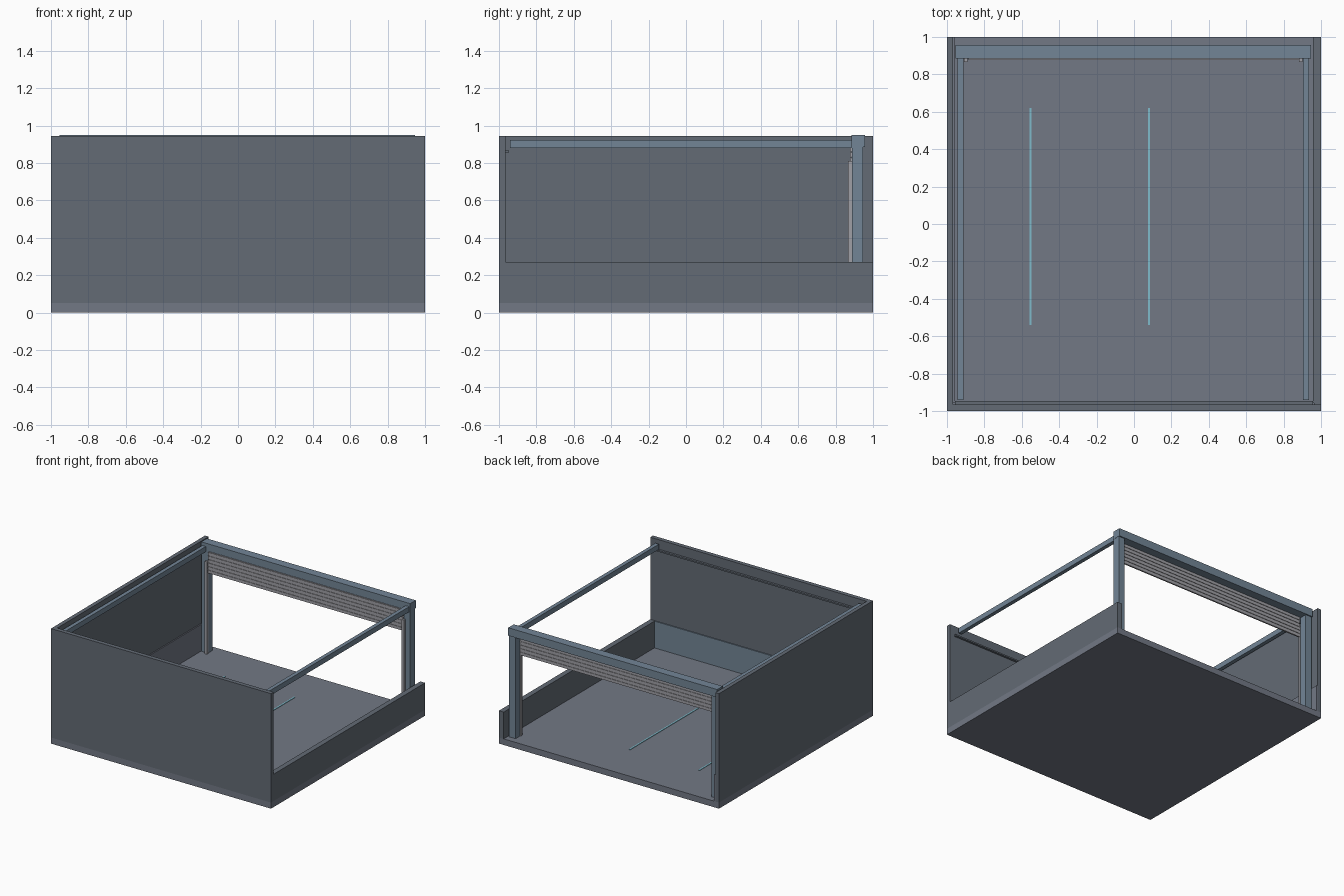
import bpy

if "Cube" in bpy.data.objects:
    bpy.data.objects.remove(bpy.data.objects["Cube"])


def material(name, rgb):
    m = bpy.data.materials.new(name)
    m.diffuse_color = (*rgb, 1)
    m.use_nodes = True
    m.node_tree.nodes["Principled BSDF"].inputs["Base Color"].default_value = m.diffuse_color
    return m


WALL = material("wall_grey", (0.125, 0.147, 0.178))
FLOOR = material("floor_grey", (0.17, 0.19, 0.235))
STEEL = material("steel_blue", (0.17, 0.235, 0.305))
SLAT = material("slat_grey", (0.35, 0.35, 0.38))
GLOW = material("strip_cyan", (0.21, 0.50, 0.60))


def box(name, x, y, z, mat):
    """Box from (min, max) ranges on each axis."""
    bpy.ops.mesh.primitive_cube_add(
        size=1, location=[(a + b) / 2 for a, b in (x, y, z)])
    ob = bpy.context.object
    ob.name = name
    ob.scale = [b - a for a, b in (x, y, z)]
    bpy.ops.object.transform_apply(location=False, rotation=False, scale=True)
    ob.data.materials.append(mat)
    return ob


# Floor slab with two inlaid light strips
box("floor_slab", (-1, 1), (-1, 1), (0, 0.05), FLOOR)
for i, x in enumerate((-0.553, 0.08)):
    box(f"floor_strip_{i + 1}", (x - 0.006, x + 0.006), (-0.54, 0.62), (0.048, 0.054), GLOW)

# Full-height front and left walls, low right wall
box("front_wall", (-1, 1), (-1, -0.965), (0.05, 0.945), WALL)
box("left_wall", (-1, -0.967), (-0.965, 1), (0.05, 0.945), WALL)
box("right_low_wall", (0.963, 1), (-0.965, 1), (0.05, 0.27), WALL)

# Base panels on the inner faces, and the ledge along the front wall
box("front_base_panel", (-0.957, 0.957), (-0.965, -0.957), (0.05, 0.27), STEEL)
box("left_base_panel", (-0.967, -0.957), (-0.957, 1), (0.05, 0.27), FLOOR)
box("right_base_panel", (0.957, 0.963), (-0.957, 1), (0.05, 0.27), WALL)
box("front_wall_ledge", (-0.957, 0.957), (-0.965, -0.947), (0.855, 0.867), WALL)

# Frame: header, posts, side beams and shutter guides
CX = -0.004
box("header_beam", (CX - 0.95, CX + 0.95), (0.885, 0.957), (0.885, 0.95), STEEL)
for side, s in (("left", -1), ("right", 1)):
    def span(a, b):
        return tuple(sorted((CX + s * a, CX + s * b)))
    box(f"{side}_post", span(0.89, 0.948), (0.887, 0.947), (0.05, 0.89), STEEL)
    box(f"{side}_beam", span(0.908, 0.94), (-0.94, 0.89), (0.88, 0.923), STEEL)
    box(f"{side}_shutter_guide", span(0.885, 0.905), (0.866, 0.887), (0.05, 0.81), SLAT)

# Partly lowered roller shutter: stacked slats on a thin backing curtain
N, Z0, Z1 = 6, 0.715, 0.89
pitch = (Z1 - Z0) / N
box("shutter_curtain", (-0.885, 0.885), (0.88, 0.884), (Z0 + 0.003, Z1), SLAT)
for i in range(N):
    z = Z0 + i * pitch
    box(f"shutter_slat_{i + 1}", (-0.885, 0.885), (0.876, 0.888), (z, z + pitch - 0.005), SLAT)
